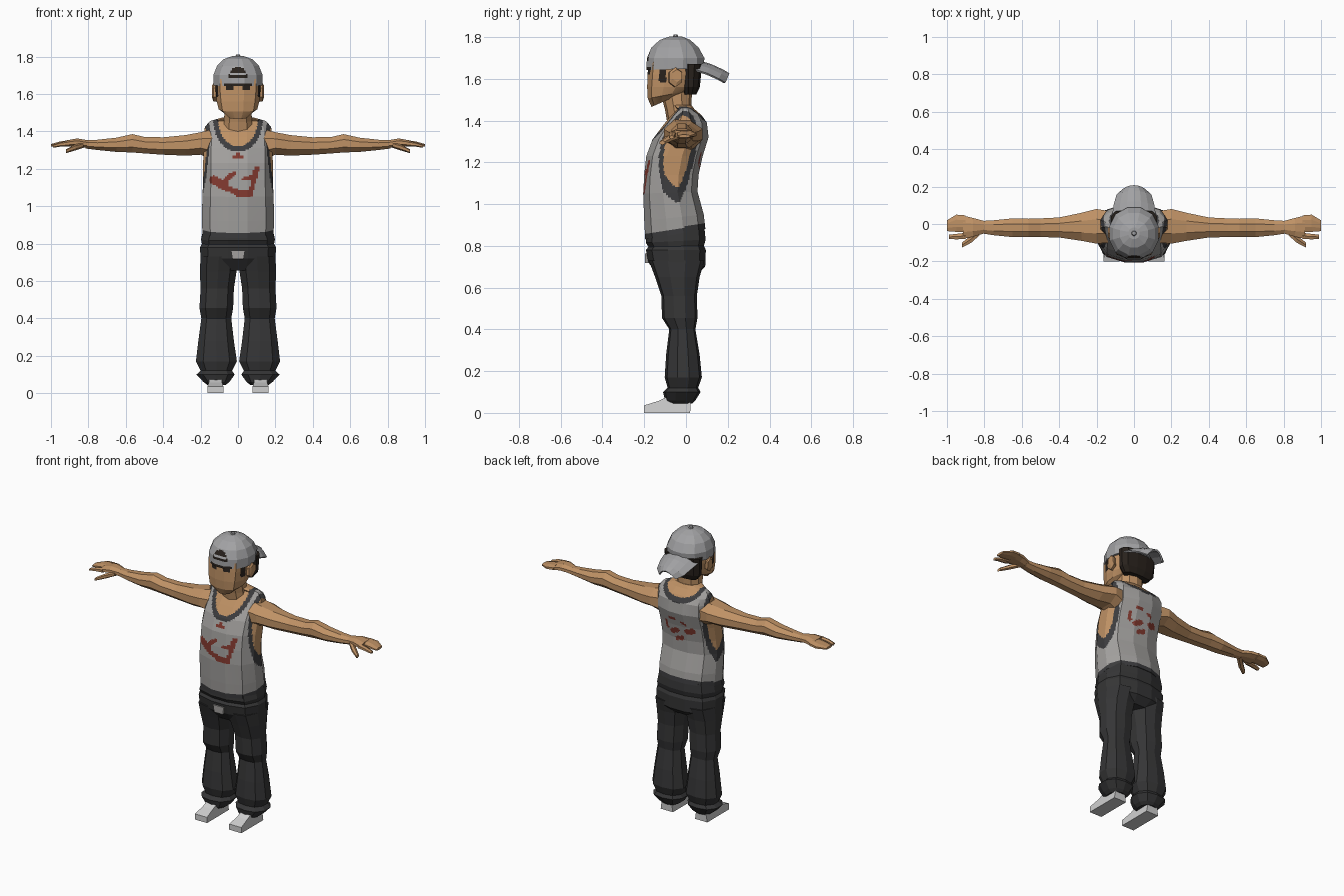
import bpy, bmesh, math
from mathutils import Vector

COLOURS = {
    "skin": (0.52, 0.285, 0.13), "shirt_grey": (0.36, 0.35, 0.34), "cap_grey": (0.36, 0.36, 0.37),
    "trim_dark": (0.045, 0.045, 0.048), "trouser_black": (0.036, 0.036, 0.037),
    "stain_red": (0.22, 0.04, 0.028), "hair_dark": (0.022, 0.016, 0.012),
    "shoe_white": (0.62, 0.62, 0.62),
}
MATS = {}
for key, col in COLOURS.items():
    MATS[key] = bpy.data.materials.new(key)
    MATS[key].diffuse_color = (*col, 1)


def finish(name, bm, mats, rule=None, cuts=0, mirror=False):
    """Turn a bmesh into an object; rule picks a colour for each face centre."""
    bmesh.ops.recalc_face_normals(bm, faces=bm.faces)
    if cuts:
        bmesh.ops.subdivide_edges(bm, edges=bm.edges[:], cuts=cuts, use_grid_fill=True)
    if rule:
        for f in bm.faces:
            f.material_index = mats.index(rule(f.calc_center_median()))
    me = bpy.data.meshes.new(name)
    bm.to_mesh(me)
    bm.free()
    for m in mats:
        me.materials.append(MATS[m])
    ob = bpy.data.objects.new(name, me)
    bpy.context.collection.objects.link(ob)
    if mirror:
        ob.modifiers.new("mirror", 'MIRROR')
    return ob


def oval(n, p):
    """Unit superellipse points."""
    out = []
    for i in range(n):
        a = 2 * math.pi * (i + 0.5) / n
        c, s = math.cos(a), math.sin(a)
        k = (abs(c) ** p + abs(s) ** p) ** (-1 / p)
        out.append((c * k, s * k))
    m = max(abs(u) for u, v in out)
    w = max(abs(v) for u, v in out)
    return [(u / m, v / w) for u, v in out]


def loft(name, rings, mats, n=12, p=2.6, **kw):
    """Join closed rings of points and cap both ends."""
    bm = bmesh.new()
    rows = [[bm.verts.new(q) for q in r] for r in rings]
    for a, b in zip(rows, rows[1:]):
        for i in range(len(a)):
            j = (i + 1) % len(a)
            bm.faces.new((a[i], a[j], b[j], b[i]))
    bm.faces.new(rows[0][::-1])
    bm.faces.new(rows[-1])
    return finish(name, bm, mats, **kw)


def level(zf, zb, x0, x1, yf, yb, n=12, p=2.6):
    """Ring around z, with front height zf and back height zb."""
    return [((x0 + x1) / 2 + u * (x1 - x0) / 2, (yf + yb) / 2 + v * (yb - yf) / 2,
             (zf + zb) / 2 + v * (zb - zf) / 2) for u, v in oval(n, p)]


def upright(name, rows, mats, n=12, p=2.6, **kw):
    return loft(name, [level(zf, zb, -h, h, yf, yb, n, p) for zf, zb, h, yf, yb in rows], mats, **kw)


def sideways(name, rows, mats, n=8, p=2.3, **kw):
    """Rings around x: (x, y front, y back, z low, z high)."""
    return loft(name, [[(x, (a + b) / 2 + u * (b - a) / 2, (c + d) / 2 + v * (d - c) / 2)
                        for u, v in oval(n, p)] for x, a, b, c, d in rows], mats, mirror=True, **kw)


# --- torso with tank top, trims and stains
FRONT = [(-.13, 1.14, -.07, 1.11, .024), (-.08, 1.13, -.02, 1.175, .013), (-.07, 1.095, 0, 1.075, .014),
         (0, 1.07, .065, 1.065, .017), (.07, 1.08, .085, 1.14, .012), (.085, 1.14, .1, 1.2, .015),
         (.03, 1.145, .09, 1.16, .009), (-.02, 1.262, .02, 1.262, .01), (0, 1.265, 0, 1.28, .01)]
BACK = [(-.09, 1.21, -.06, 1.2, .018), (-.02, 1.15, .02, 1.14, .014), (.01, 1.2, .05, 1.18, .016),
        (.02, 1.275, .045, 1.275, .011), (.085, 1.2, .09, 1.24, .012), (-.05, 1.25, -.03, 1.26, .008)]


def stained(c):
    for x0, z0, x1, z1, r in (FRONT if c.y < -.05 else BACK):
        a, d, q = Vector((x0, z0)), Vector((x1 - x0, z1 - z0)), Vector((c.x, c.z))
        t = max(0, min(1, (q - a).dot(d) / max(d.dot(d), 1e-9)))
        if (q - a - d * t).length < r:
            return True
    return False


def shirt_rule(c):
    arm = ((abs(c.x) - .24) / .085) ** 2 + ((c.y + .03) / .125) ** 2 + ((c.z - 1.27) / .24) ** 2
    front = c.y < -.01
    neck = math.hypot(c.x / .105, (c.z - 1.46) / (.14 if front else .045))
    rim = math.hypot(c.x / .132, (c.z - 1.46) / (.17 if front else .075))
    if arm < 1 or neck < 1 or (c.z > 1.46 and abs(c.x) < .105):
        return "skin"
    if arm < 1.5 or rim < 1 or c.z < .858 + .17 * (c.y + .195):
        return "trim_dark"
    return "stain_red" if abs(c.x) < .16 and stained(c) else "shirt_grey"


upright("tank_top_torso", [
    (.83, .88, .19, -.195, .093), (.92, .95, .193, -.2, .085), (1.05, 1.06, .19, -.205, .055),
    (1.14, 1.14, .186, -.2, .06), (1.23, 1.23, .186, -.19, .08), (1.31, 1.32, .185, -.16, .108),
    (1.37, 1.39, .182, -.115, .1), (1.42, 1.425, .177, -.075, .075), (1.455, 1.455, .15, -.045, .04),
    (1.475, 1.475, .08, -.07, .025)],
    ["shirt_grey", "trim_dark", "skin", "stain_red"], rule=shirt_rule, cuts=9)

# --- neck and head
upright("neck", [(1.36, 1.39, .082, -.085, .04), (1.45, 1.46, .074, -.1, .025), (1.56, 1.56, .072, -.13, .03)],
        ["skin"], n=10, p=2.2)


def head_rule(c):
    eye = c.y < -.15 and .028 < abs(c.x) < .062 and 1.622 < c.z < 1.642
    sideburn = abs(c.x) > .085 and -.128 < c.y < -.095 and c.z > 1.585
    return "hair_dark" if eye or sideburn else "skin"


upright("head", [(1.465, 1.525, .06, -.165, -.03), (1.505, 1.54, .103, -.183, .0), (1.56, 1.56, .114, -.186, .03),
                 (1.62, 1.62, .12, -.184, .055), (1.68, 1.68, .12, -.18, .06)],
        ["skin", "hair_dark"], n=12, p=3, rule=head_rule, cuts=7)
upright("back_hair", [(1.525, 1.525, .09, -.012, .05), (1.56, 1.56, .117, -.02, .066), (1.67, 1.67, .124, -.025, .078)],
        ["hair_dark"], n=12, p=3)
sideways("ear", [(.11, -.085, -.03, 1.56, 1.65), (.132, -.08, -.02, 1.56, 1.655), (.14, -.065, -.02, 1.585, 1.645)],
         ["skin"], n=6)


# --- cap worn backwards: crown with strap opening, button and bill
def cap_rule(c):
    opening = c.y < -.12 and c.z > 1.685 and math.hypot(c.x / .05, (c.z - 1.685) / .06) < 1
    strap = 1.7 < c.z < 1.715 and abs(c.x) < .04
    rim = c.z < 1.66 and c.y < -.15 and abs(c.x) < .075
    return "hair_dark" if (opening and not strap) or rim else "cap_grey"


upright("cap_crown", [(1.642, 1.65, .13, -.19, .085), (1.7, 1.7, .132, -.187, .088), (1.75, 1.75, .112, -.165, .06),
                      (1.786, 1.786, .076, -.125, .02), (1.802, 1.802, .03, -.08, -.02)],
        ["cap_grey", "hair_dark"], n=12, p=2.2, rule=cap_rule, cuts=7)
upright("cap_button", [(1.798, 1.798, .014, -.064, -.036), (1.812, 1.812, .01, -.06, -.04)], ["cap_grey"], n=8, p=2)

bm = bmesh.new()
grid = [[bm.verts.new((u / 3 * w, y - .02 * (u / 3) ** 2, z - .042 * (u / 3) ** 2)) for u in range(-3, 4)]
        for y, w, z in [(.04, .118, 1.69), (.12, .106, 1.665), (.175, .09, 1.64), (.205, .055, 1.622)]]
for a, b in zip(grid, grid[1:]):
    for i in range(6):
        bm.faces.new((a[i], a[i + 1], b[i + 1], b[i]))
bill = finish("cap_bill", bm, ["cap_grey"])
solid = bill.modifiers.new("thickness", 'SOLIDIFY')
solid.thickness, solid.offset = .01, 0

# --- arms and hands
sideways("arm", [(.14, -.1, .07, 1.25, 1.41), (.2, -.105, .08, 1.275, 1.395), (.28, -.09, .06, 1.27, 1.38),
                 (.4, -.072, .035, 1.275, 1.368), (.5, -.07, .03, 1.282, 1.37), (.565, -.07, .028, 1.287, 1.385),
                 (.65, -.07, .03, 1.29, 1.366), (.75, -.06, .02, 1.3, 1.355), (.815, -.05, .016, 1.308, 1.352)],
         ["skin"])
sideways("palm", [(.8, -.05, .016, 1.31, 1.352), (.86, -.068, .032, 1.318, 1.362), (.915, -.08, .045, 1.32, 1.352)],
         ["skin"], p=3)
sideways("fingers", [(.9, -.042, .046, 1.32, 1.353), (.95, -.042, .05, 1.318, 1.346), (1, -.038, .02, 1.318, 1.332)],
         ["skin"], p=3)
sideways("index_finger", [(.9, -.08, -.047, 1.32, 1.35), (.95, -.082, -.053, 1.318, 1.342),
                          (.99, -.08, -.057, 1.312, 1.328)], ["skin"], n=6)
sideways("thumb", [(.825, -.06, -.02, 1.312, 1.342), (.87, -.1, -.06, 1.298, 1.33), (.92, -.126, -.1, 1.283, 1.304)],
         ["skin"], n=6)

# --- trousers
upright("trouser_seat", [(.655, .66, .15, -.13, .05), (.72, .7, .2, -.18, .092), (.78, .78, .203, -.192, .095),
                         (.795, .8, .193, -.18, .086), (.815, .83, .197, -.192, .094), (.85, .89, .186, -.188, .088)],
        ["trouser_black"], n=12, p=3)
LEG = [(.045, .065, .165, -.085, .03), (.06, .045, .185, -.1, .045), (.1, .018, .222, -.11, .07),
       (.12, .032, .2, -.088, .058), (.17, .006, .225, -.102, .076), (.28, .022, .212, -.095, .065),
       (.4, .036, .196, -.08, .045), (.455, .026, .206, -.115, .055), (.56, .022, .2, -.118, .052),
       (.65, .008, .204, -.148, .065), (.73, .004, .2, -.178, .088)]
loft("trouser_leg", [level(z, z, a, b, f, k, 10, 2.6) for z, a, b, f, k in LEG], ["trouser_black"], mirror=True)

bm = bmesh.new()
bmesh.ops.create_cube(bm, size=1)
for v in bm.verts:
    v.co = Vector((v.co.x * (.075 if v.co.z > 0 else .06), -.187 + v.co.y * .02, .74 + v.co.z * .045))
finish("belt_buckle", bm, ["shirt_grey"])

# --- shoes: side profile extruded across the foot
bm = bmesh.new()
SHOE = [(-.2, 0), (.02, 0), (.022, .05), (-.03, .09), (-.08, .082), (-.13, .058), (-.2, .036)]
sides = [[bm.verts.new((x + s * .008 * (z > .045), y, z)) for y, z in SHOE] for x, s in ((.078, 1), (.164, -1))]
bm.faces.new(sides[0])
bm.faces.new(sides[1][::-1])
for i in range(len(SHOE)):
    j = (i + 1) % len(SHOE)
    bm.faces.new((sides[0][i], sides[0][j], sides[1][j], sides[1][i]))
finish("shoe", bm, ["shoe_white"], mirror=True)
